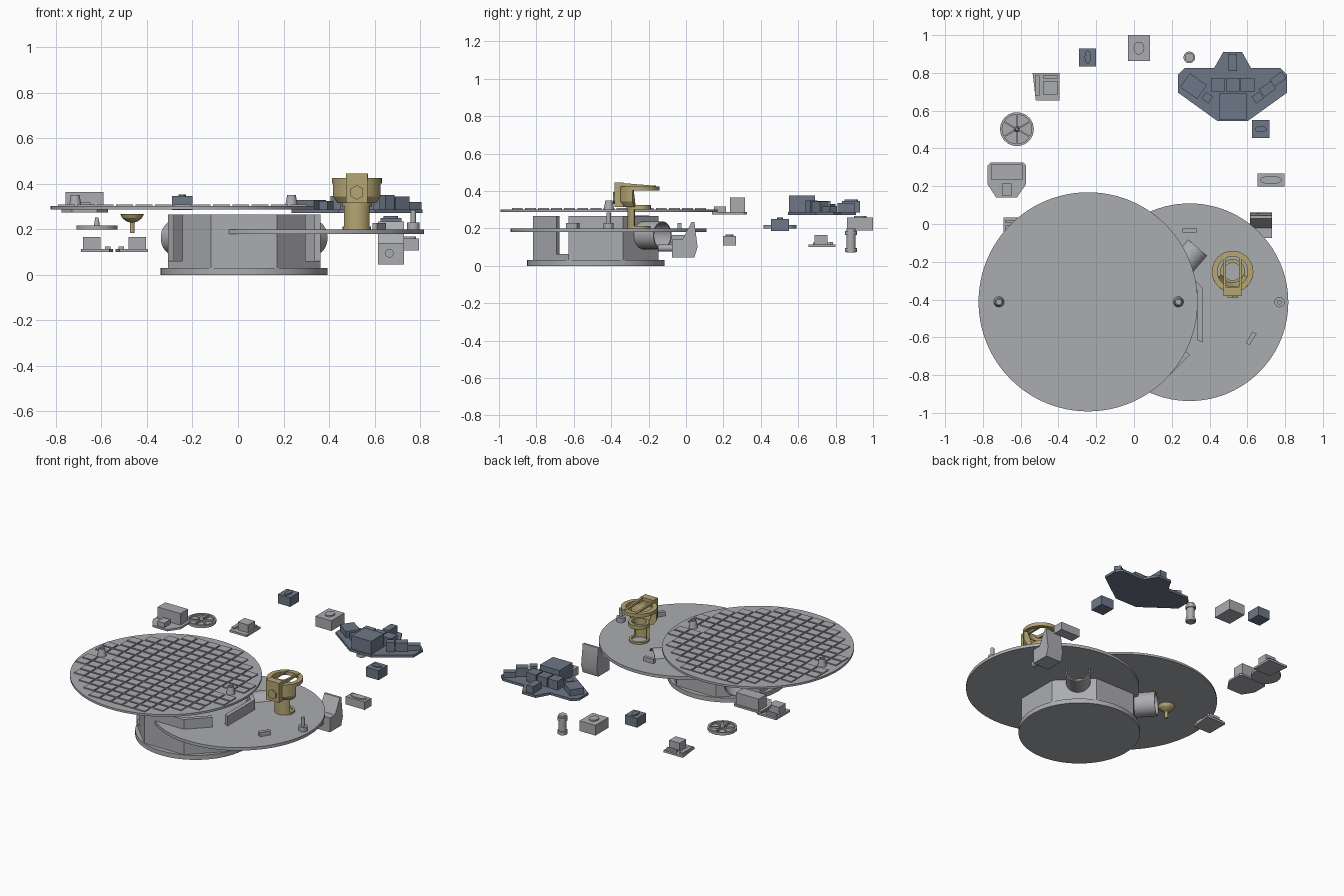
import bpy, bmesh, math
from mathutils import Matrix, Vector

if "Cube" in bpy.data.objects:
    bpy.data.objects.remove(bpy.data.objects["Cube"])


def material(name, rgb):
    m = bpy.data.materials.new(name)
    m.diffuse_color = (*rgb, 1)
    m.use_nodes = True
    m.node_tree.nodes["Principled BSDF"].inputs["Base Color"].default_value = m.diffuse_color
    return m


GRAY = material("hull gray", (0.41, 0.415, 0.435))
BLUE = material("slate blue", (0.155, 0.185, 0.245))
GOLD = material("dull gold", (0.46, 0.38, 0.17))


def finish(name, bm, mat):
    bmesh.ops.recalc_face_normals(bm, faces=bm.faces)
    me = bpy.data.meshes.new(name)
    bm.to_mesh(me)
    bm.free()
    ob = bpy.data.objects.new(name, me)
    bpy.context.collection.objects.link(ob)
    me.materials.append(mat)
    bpy.context.view_layer.objects.active = ob
    ob.select_set(True)
    bpy.ops.object.shade_smooth_by_angle(angle=math.radians(25))
    ob.select_set(False)
    return ob


def add_prism(bm, pts, a, b, axis='z'):
    """Extrude a 2D outline along z (xy outline) or x (yz outline)."""
    place = (lambda p, t: (p[0], p[1], t)) if axis == 'z' else (lambda p, t: (t, p[0], p[1]))
    lo = [bm.verts.new(place(p, a)) for p in pts]
    hi = [bm.verts.new(place(p, b)) for p in pts]
    bm.faces.new(lo)
    bm.faces.new(hi)
    n = len(pts)
    for i in range(n):
        bm.faces.new((lo[i], lo[(i + 1) % n], hi[(i + 1) % n], hi[i]))


def add_box(bm, x0, x1, y0, y1, z0, z1, rot=0):
    mid = Vector(((x0 + x1) / 2, (y0 + y1) / 2, (z0 + z1) / 2))
    m = Matrix.Translation(mid) @ Matrix.Rotation(math.radians(rot), 4, 'Z') @ \
        Matrix.Diagonal((x1 - x0, y1 - y0, z1 - z0, 1))
    bmesh.ops.create_cube(bm, size=1, matrix=m)


def add_cyl(bm, x, y, z0, z1, r0, r1=None, seg=32, sy=1):
    m = Matrix.Translation((x, y, (z0 + z1) / 2)) @ Matrix.Diagonal((1, sy, 1, 1))
    bmesh.ops.create_cone(bm, cap_ends=True, segments=seg, radius1=r0,
                          radius2=r0 if r1 is None else r1, depth=z1 - z0, matrix=m)


def add_ring(bm, x, y, prof, a0=0, a1=360, seg=32, m=None):
    """Sweep a closed (r, z) profile round a vertical axis."""
    full = a1 - a0 >= 360
    rows = []
    for i in range(seg if full else seg + 1):
        a = math.radians(a0 + (a1 - a0) * i / seg)
        co = [Vector((r * math.cos(a), r * math.sin(a), z)) for r, z in prof]
        rows.append([bm.verts.new(m @ c if m else c + Vector((x, y, 0))) for c in co])
    n = len(prof)
    for i in range(seg):
        p, q = rows[i], rows[(i + 1) % len(rows)]
        for j in range(n):
            bm.faces.new((p[j], q[j], q[(j + 1) % n], p[(j + 1) % n]))
    if not full:
        bm.faces.new(rows[0])
        bm.faces.new(rows[-1])


def tube(r_in, r_out, z0, z1):
    return [(r_in, z0), (r_out, z0), (r_out, z1), (r_in, z1)]


# Large upper disc with a grid of raised tiles
UX, UY = -0.243, -0.412
bm = bmesh.new()
add_cyl(bm, UX, UY, 0.288, 0.302, 0.58, seg=96)
finish("upper_disc", bm, GRAY)
bm = bmesh.new()
PX, PY = 0.085, 0.07
for i in range(-7, 8):
    for j in range(-8, 9):
        x, y = i * PX, j * PY
        near_post = abs(abs(x) - 0.475) < 0.06 and abs(y) < 0.06
        if math.hypot(x, y) < 0.535 and not near_post:
            add_box(bm, UX + x - 0.037, UX + x + 0.037, UY + y - 0.029, UY + y + 0.029, 0.301, 0.309)
finish("disc_tiles", bm, GRAY)
bm = bmesh.new()
for x in (-0.715, 0.235):
    add_ring(bm, x, UY, [(0.013, 0.30), (0.028, 0.30), (0.019, 0.35), (0.013, 0.35)])
finish("upper_posts", bm, GRAY)

# Lower disc and its fittings
bm = bmesh.new()
add_cyl(bm, 0.294, -0.414, 0.18, 0.2, 0.523, seg=96)
finish("lower_disc", bm, GRAY)
bm = bmesh.new()
add_cyl(bm, 0.77, -0.414, 0.2, 0.23, 0.027)
add_cyl(bm, 0.77, -0.414, 0.23, 0.285, 0.012)
add_box(bm, 0.585, 0.655, -0.617, -0.593, 0.2, 0.228, 57)
add_box(bm, 0.257, 0.33, -0.045, -0.024, 0.2, 0.228)
finish("deck_fittings", bm, GRAY)

# Drum: round foot, octagonal sill, walls with two front gaps
DX, DY = 0.027, -0.482
bm = bmesh.new()
add_cyl(bm, DX, DY, 0, 0.03, 0.367, seg=64)
finish("drum_foot", bm, GRAY)
A, B = 0.335, 0.145
octagon = [(A, -B), (A, B), (B, A), (-B, A), (-A, B), (-A, -B)]
front = [(-0.27, -0.21), (-B, -A), (B, -A), (0.27, -0.21)]
bm = bmesh.new()
for path in (octagon, front):
    outline = path + [(x * 0.92, y * 0.92) for x, y in reversed(path)]
    add_prism(bm, [(DX + x, DY + y) for x, y in outline], 0.03, 0.265)
add_prism(bm, [(DX + x, DY + y) for x, y in octagon + [(-B, -A), (B, -A)]], 0.03, 0.062)
finish("drum_walls", bm, GRAY)

# Two open nozzles on the slanted rear walls
bm = bmesh.new()
for ang in (49, 131):
    m = Matrix.Translation((DX, DY, 0.163)) @ Matrix.Rotation(math.radians(ang), 4, 'Z') @ \
        Matrix.Rotation(math.pi / 2, 4, 'Y')
    add_ring(bm, 0, 0, tube(0.068, 0.075, 0.3, 0.472), m=m)
finish("nozzles", bm, GRAY)

# Gold turret: open-backed column and head with a sloped frame
TX, TY = 0.522, -0.252
bm = bmesh.new()
add_ring(bm, TX, TY, tube(0.046, 0.062, 0.2, 0.212))
add_ring(bm, TX, TY, tube(0.046, 0.062, 0.2, 0.31), 205, 335, 16)
add_ring(bm, TX, TY, tube(0.046, 0.066, 0.3, 0.325))
add_ring(bm, TX, TY, [(0.055, 0.315), (0.09, 0.315), (0.11, 0.345), (0.11, 0.41), (0.09, 0.41)],
         198, 342, 20)
add_ring(bm, TX, TY, tube(0.08, 0.11, 0.402, 0.425))
add_box(bm, TX - 0.047, TX + 0.047, -0.382, -0.335, 0.315, 0.445)
for s in (-1, 1):
    x = TX + s * 0.041
    add_prism(bm, [(-0.375, 0.42), (-0.375, 0.445), (-0.16, 0.428), (-0.16, 0.42)],
              x - 0.007, x + 0.007, 'x')
bmesh.ops.create_cone(bm, cap_ends=True, segments=6, radius1=0.032, radius2=0.032, depth=0.01,
                      matrix=Matrix.Translation((TX, -0.384, 0.362)) @ Matrix.Rotation(math.pi / 2, 4, 'X'))
finish("turret", bm, GOLD)

# Small gold dish under the upper disc
bm = bmesh.new()
add_ring(bm, -0.465, -0.25, [(0.002, 0.228), (0.025, 0.235), (0.043, 0.249), (0.052, 0.268),
                             (0.046, 0.268), (0.03, 0.25), (0.002, 0.24)], seg=24)
add_cyl(bm, -0.465, -0.25, 0.185, 0.235, 0.01, seg=12)
finish("dish", bm, GOLD)

# Wedge block with a spout
bm = bmesh.new()
add_prism(bm, [(-0.075, 0.045), (0.045, 0.045), (0.062, 0.1), (0.045, 0.235), (0.03, 0.235),
               (-0.02, 0.14), (-0.075, 0.14)], 0.615, 0.73, 'x')
m = Matrix.Translation((0.665, -0.11, 0.095)) @ Matrix.Rotation(math.pi / 2, 4, 'X')
bmesh.ops.create_cone(bm, cap_ends=True, segments=24, radius1=0.019, radius2=0.019, depth=0.08, matrix=m)
finish("wedge_block", bm, GRAY)

# Floating boxes with oval caps
for name, x0, x1, y0, y1, z0, z1, rx, ry, mat in (
        ("blue_box_rear", -0.29, -0.2, 0.835, 0.93, 0.285, 0.346, 0.016, 0.036, BLUE),
        ("blue_box_side", 0.625, 0.718, 0.455, 0.55, 0.187, 0.25, 0.032, 0.016, BLUE),
        ("gray_box_rear", -0.032, 0.085, 0.862, 1.0, 0.19, 0.258, 0.028, 0.034, GRAY),
        ("gray_box_side", 0.655, 0.796, 0.198, 0.268, 0.108, 0.16, 0.057, 0.022, GRAY)):
    bm = bmesh.new()
    add_box(bm, x0, x1, y0, y1, z0, z1)
    add_cyl(bm, (x0 + x1) / 2, (y0 + y1) / 2, z1, z1 + 0.008, rx, sy=ry / rx)
    finish(name, bm, mat)

# Upright canister
bm = bmesh.new()
add_cyl(bm, 0.293, 0.882, 0.07, 0.2, 0.024, seg=20)
for z in (0.075, 0.165):
    add_cyl(bm, 0.293, 0.882, z, z + 0.02, 0.031, seg=20)
finish("canister", bm, GRAY)

# Blue console: shaped plate carrying blocks
CX = 0.522
half = [(0.08, 0.545), (0.288, 0.695), (0.288, 0.79), (0.253, 0.825), (0.098, 0.825), (0.05, 0.91)]
bm = bmesh.new()
add_prism(bm, [(CX + x, y) for x, y in half] + [(CX - x, y) for x, y in reversed(half)], 0.272, 0.288)
add_box(bm, 0.45, 0.595, 0.552, 0.69, 0.288, 0.376)
for dx in (-0.079, 0, 0.079):
    add_box(bm, CX + dx - 0.036, CX + dx + 0.036, 0.702, 0.772, 0.288, 0.347)
add_box(bm, CX - 0.023, CX + 0.023, 0.81, 0.9, 0.288, 0.335)
add_box(bm, 0.26, 0.37, 0.685, 0.775, 0.288, 0.33, -35)
add_box(bm, 0.365, 0.41, 0.648, 0.692, 0.288, 0.325, -35)
add_box(bm, 0.63, 0.68, 0.648, 0.692, 0.288, 0.35, 35)
add_box(bm, 0.67, 0.745, 0.69, 0.74, 0.288, 0.345, 35)
add_box(bm, 0.725, 0.80, 0.745, 0.79, 0.288, 0.32, 35)
finish("console", bm, BLUE)

# Two small stands: tapered plate, block and bar
for name, dx, dy in (("stand_rear", 0, 0), ("stand_side", -0.155, -0.765)):
    bm = bmesh.new()
    flip = -1 if dx else 1
    px = lambda v: v + dx if flip == 1 else -1.08 - v + -0.005
    plate = [(-0.395, 0.655), (-0.395, 0.8), (-0.537, 0.8), (-0.52, 0.655)]
    add_prism(bm, [(px(x), y + dy) for x, y in plate], 0.1, 0.114)
    xs = sorted((px(-0.482), px(-0.405)))
    add_box(bm, xs[0], xs[1], 0.686 + dy, 0.756 + dy, 0.114, 0.166)
    add_box(bm, xs[0], xs[1], 0.77 + dy, 0.786 + dy, 0.114, 0.128)
    xs = sorted((px(-0.525), px(-0.5)))
    add_box(bm, xs[0], xs[1], 0.68 + dy, 0.785 + dy, 0.114, 0.124)
    finish(name, bm, GRAY)

# Spoked wheel
bm = bmesh.new()
FX, FY = -0.62, 0.502
add_ring(bm, FX, FY, tube(0.078, 0.09, 0.2, 0.218), seg=18)
add_cyl(bm, FX, FY, 0.2, 0.206, 0.08, seg=18)
add_cyl(bm, FX, FY, 0.2, 0.252, 0.016, 0.007, seg=12)
for k in range(3):
    add_box(bm, FX - 0.083, FX + 0.083, FY - 0.004, FY + 0.004, 0.205, 0.217, 30 + 60 * k)
finish("spoked_wheel", bm, GRAY)

# Cabinet on a tapered plate
bm = bmesh.new()
add_prism(bm, [(-0.775, 0.31), (-0.76, 0.325), (-0.585, 0.325), (-0.572, 0.31), (-0.572, 0.21),
               (-0.62, 0.14), (-0.73, 0.14), (-0.775, 0.21)], 0.275, 0.288)
add_box(bm, -0.757, -0.59, 0.235, 0.315, 0.288, 0.365)
add_box(bm, -0.7, -0.648, 0.15, 0.215, 0.288, 0.318)
finish("cabinet", bm, GRAY)
